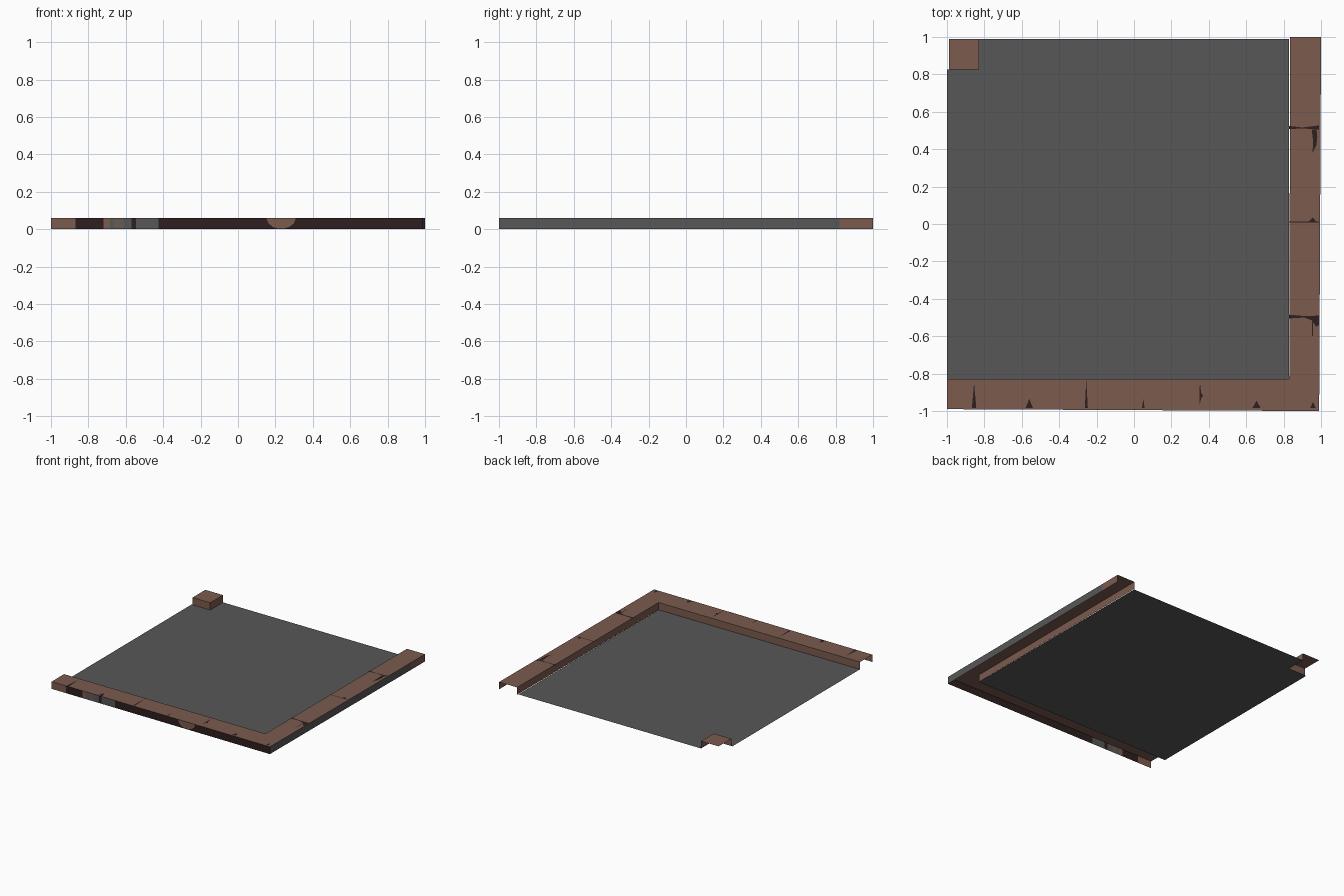
import bpy

if "Cube" in bpy.data.objects:
    bpy.data.objects.remove(bpy.data.objects["Cube"])


def material(name, rgb):
    m = bpy.data.materials.new(name)
    m.diffuse_color = (*rgb, 1)
    m.use_nodes = True
    m.node_tree.nodes["Principled BSDF"].inputs["Base Color"].default_value = m.diffuse_color
    return m


MATS = [material("pavement brown", (0.20, 0.105, 0.078)),
        material("asphalt grey", (0.095, 0.095, 0.095)),
        material("dark soil", (0.026, 0.013, 0.013)),
        material("grey brown", (0.14, 0.10, 0.085))]
BROWN, GREY, DARK, MIXED = range(4)
H = 0.06


def sheets(name, faces):
    """One object from (points, colour) flat faces."""
    verts, polys = [], []
    for pts, _ in faces:
        polys.append(range(len(verts), len(verts) + len(pts)))
        verts += pts
    me = bpy.data.meshes.new(name)
    me.from_pydata(verts, [], [list(p) for p in polys])
    for m in MATS:
        me.materials.append(m)
    for p, (_, c) in zip(me.polygons, faces):
        p.material_index = c
    me.update()
    ob = bpy.data.objects.new(name, me)
    bpy.context.collection.objects.link(ob)
    return ob


def flat(pts, z):
    return [(x, y, z) for x, y in pts]


def wall(a, b):
    """Upright strip; faces to the right of travel a -> b."""
    return [(*a, 0), (*b, 0), (*b, H), (*a, H)]


# Road surface, notched for the small corner
sheets("road", [(flat([(-1, -.83), (.83, -.83), (.83, .99), (-.83, .99),
                       (-.83, .825), (-1, .825)], 0), GREY)])

# L-shaped pavement with its kerb
sheets("pavement", [(flat([(-1, -.99), (.99, -1), (1, 1), (.835, 1),
                           (.83, -.83), (-1, -.83)], H), BROWN)])
sheets("kerb", [(wall((.83, -.83), (-1, -.83)), BROWN),
                (wall((.835, 1), (.83, -.83)), BROWN)])

# Small pavement corner at the back left
sheets("corner_pavement", [
    (flat([(-.99, .825), (-.83, .825), (-.83, .99), (-.99, .99)], H), BROWN),
    (wall((-.99, .825), (-.83, .825)), BROWN),
    (wall((-.83, .825), (-.83, .99)), BROWN)])

# Outer front wall in coloured bands
bands = [(-1, BROWN), (-.87, DARK), (-.72, BROWN), (-.685, GREY), (-.665, MIXED),
         (-.615, GREY), (-.57, DARK), (-.545, GREY), (-.425, DARK), (.99, DARK)]


def front(x):
    return (x, -.99 - .01 * (x + 1) / 1.99)


front_faces = [(wall(front(a), front(b)), c)
               for (a, c), (b, _) in zip(bands, bands[1:])]
# brown half-round patch
patch = [(.15, H), (.165, .03), (.185, .013), (.21, .005), (.25, .005),
         (.275, .013), (.298, .03), (.31, H)]
front_faces.append(([(x, front(x)[1] - .001, z) for x, z in patch], BROWN))
sheets("front_wall", front_faces)

# Outer right wall
sheets("right_wall", [(wall((.99, -1), (.9991, .82)), GREY),
                      (wall((.9991, .82), (1, 1)), BROWN)])

# Cracks: tapering wedges along the front pavement (x, half width, tip y)
wedges = [(-.855, .012, -.85), (-.56, .02, -.935), (-.255, .008, -.83),
          (.05, .007, -.935), (.655, .022, -.945), (.957, .015, -.95)]
cracks = [[(x - w, -.985), (x + w, -.985), (x + w * .5, (tip - .985) / 2),
           (x, tip), (x - w * .5, (tip - .985) / 2)] for x, w, tip in wedges]
cracks += [[(.349, -.97), (.36, -.93), (.37, -.92), (.358, -.9), (.355, -.86), (.349, -.87)]]
# cross cracks along the right pavement
cracks += [
    [(.83, .507), (.9, .511), (.99, .505), (.99, .527), (.9, .516), (.83, .524)],
    [(.955, .38), (.975, .42), (.98, .47), (.975, .506), (.95, .506), (.957, .45)],
    [(.83, .007), (.99, .007), (.99, .013), (.83, .013)],
    [(.935, .013), (.975, .013), (.955, .035)],
    [(.83, -.505), (.91, -.50), (.95, -.515), (.975, -.55), (.988, -.54),
     (.988, -.49), (.91, -.492), (.83, -.485)],
    [(.952, -.60), (.957, -.60), (.957, -.52), (.952, -.52)]]
sheets("cracks", [(flat(c, H + .001), DARK) for c in cracks])
